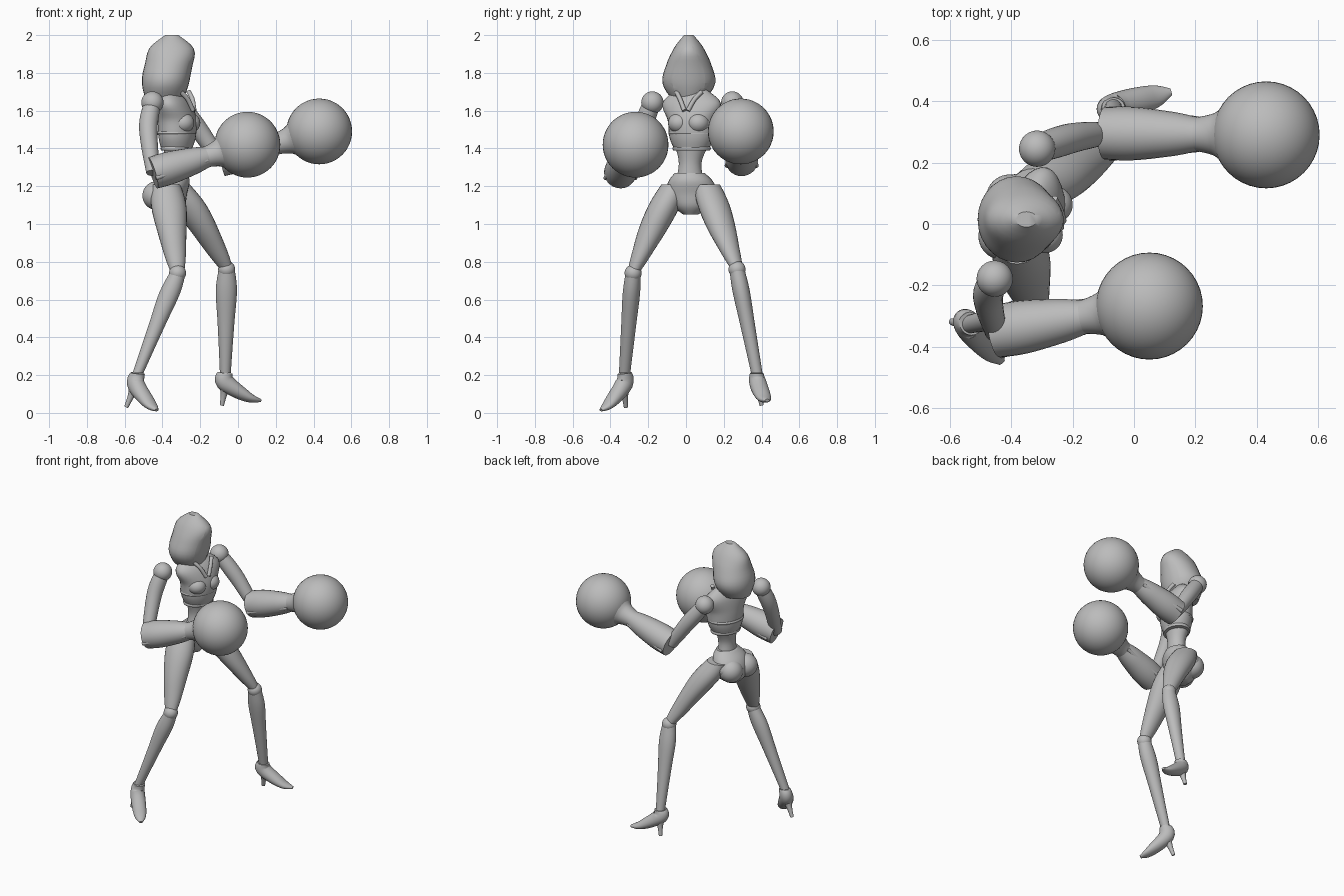
import bpy, math
from math import sin, cos, pi
from mathutils import Vector, Matrix

if "Cube" in bpy.data.objects:
    bpy.data.objects.remove(bpy.data.objects["Cube"])

SHADE = (0.5, 0.5, 0.5, 1)
grey = bpy.data.materials.new("plain_grey")
grey.use_nodes = True
grey.diffuse_color = SHADE
grey.node_tree.nodes["Principled BSDF"].inputs["Base Color"].default_value = SHADE

SIDES = 28
TURN = math.radians(-18)  # the chest is twisted so the left shoulder leads


def finish(ob, name):
    """Name, colour and smooth a part."""
    ob.name = name
    ob.data.materials.clear()
    ob.data.materials.append(grey)
    bpy.ops.object.select_all(action="DESELECT")
    ob.select_set(True)
    bpy.context.view_layer.objects.active = ob
    bpy.ops.object.shade_smooth_by_angle(angle=math.radians(40))
    return ob


def ease(values, t):
    """Smooth curve through evenly spaced numbers or vectors."""
    last = len(values) - 1
    i = min(int(t * last), last - 1)
    u = t * last - i
    before, start, end, after = (values[max(0, min(last, i + k))] for k in (-1, 0, 1, 2))
    bend_in, bend_out = (end - before) / 2, (after - start) / 2
    step = u * u * (3 - 2 * u)
    return (start * (1 - step) + end * step
            + bend_in * (u * (1 - u) ** 2) - bend_out * (u * u * (1 - u)))


def skin(name, rings):
    """Closed surface over a list of equal rings."""
    count, rows = len(rings[0]), len(rings)
    faces = []
    for i in range(rows - 1):
        for j in range(count):
            k = (j + 1) % count
            faces.append((i * count + j, i * count + k, (i + 1) * count + k, (i + 1) * count + j))
    faces.append(tuple(reversed(range(count))))
    faces.append(tuple(range((rows - 1) * count, rows * count)))
    mesh = bpy.data.meshes.new(name)
    mesh.from_pydata([point for ring in rings for point in ring], [], faces)
    ob = bpy.data.objects.new(name, mesh)
    bpy.context.collection.objects.link(ob)
    return finish(ob, name)


def sweep(name, path, depths, widths=None, level=True, yaw=0, rows=16):
    """Oval sections along a path, either level or square to the path."""
    path = [Vector(p) for p in path]
    widths = widths or depths
    turn = Matrix.Rotation(yaw, 3, "Z")
    run = path[-1] - path[0]
    side = Vector((-run.y, run.x, 0)).normalized()
    rings = []
    for i in range(rows + 1):
        t = i / rows
        ahead, behind = ease(path, min(1, t + .02)), ease(path, max(0, t - .02))
        if level:
            across, other = turn @ Vector((1, 0, 0)), turn @ Vector((0, 1, 0))
        else:
            across, other = (ahead - behind).cross(side).normalized(), side
        depth, width, centre = ease(depths, t), ease(widths, t), ease(path, t)
        rings.append([centre + across * depth * cos(2 * pi * j / SIDES)
                      + other * width * sin(2 * pi * j / SIDES) for j in range(SIDES)])
    if run.z < 0 and level:
        rings.reverse()
    return skin(name, rings)


def ball(name, centre, size, yaw=0):
    bpy.ops.mesh.primitive_uv_sphere_add(segments=40, ring_count=24, radius=1,
                                         location=centre, rotation=(0, 0, yaw))
    bpy.context.object.scale = size if isinstance(size, tuple) else (size, size, size)
    return finish(bpy.context.object, name)


# Hood: egg-shaped shell hollowed out behind a pointed opening
MID = .015
hood = sweep("hood", [(-.39, MID, 1.66), (-.38, MID, 1.78), (-.355, MID, 1.9), (-.35, MID, 2)],
             [.1, .125, .127, .118, .035], [.09, .14, .12, .08, .025])
opening = []
for side in (-1, 1):
    for i in range(9):
        t = i / 8 if side < 0 else 1 - i / 8
        half_width = .02 + .07 * sin(pi * t ** .8)
        opening.append((side * half_width, 1.62 + .32 * t))
cutter = skin("hood_cutter", [[Vector((x, MID + y * size, 1.8 + (z - 1.8) * size)) for y, z in opening]
                              for x, size in ((-.46, .6), (-.41, .95), (-.1, 1))])
cut = hood.modifiers.new("opening", "BOOLEAN")
cut.operation, cut.object, cut.solver = "DIFFERENCE", cutter, "EXACT"
bpy.context.view_layer.objects.active = hood
bpy.ops.object.modifier_apply(modifier="opening")
bpy.data.objects.remove(cutter)
finish(hood, "hood")

# Face, jaw mask, toothed rims and neck
ball("face", (-.335, MID, 1.85), (.065, .052, .1))
sweep("jaw_mask", [(-.3, MID, 1.75), (-.32, MID, 1.845)], [.02, .05, .06], [.025, .046, .06])
for rim, height, radius in (("mask", 1.85, .06), ("brow", 1.91, .048)):
    for k in range(-3, 4):
        angle = k * .3
        spot = (-.322 + radius * cos(angle), MID + radius * sin(angle), height)
        bpy.ops.mesh.primitive_cone_add(vertices=6, radius1=.009, radius2=0, depth=.024, location=spot)
        finish(bpy.context.object, rim + "_tooth")
sweep("neck", [(-.335, .02, 1.62), (-.335, MID, 1.8)], [.045, .035, .035])


# Chest armour with plates, a rib band, a hem and crossing lapels
def on_chest(depth, width, height):
    return Vector((-.325, .03, height)) + Matrix.Rotation(TURN, 3, "Z") @ Vector((depth, width, 0))


sweep("chest_armour", [(-.325, .03, 1.39), (-.322, .03, 1.55), (-.345, .03, 1.71)],
      [.078, .096, .098, .08, .04], [.09, .12, .13, .16, .085], yaw=TURN, rows=24)
for name, height, grow in (("rib_band", 1.48, 1), ("chest_hem", 1.4, .82)):
    sweep(name, [on_chest(0, 0, height - .01), on_chest(0, 0, height + .01)],
          [.097 * grow, .102 * grow, .097 * grow], [.121 * grow, .126 * grow, .121 * grow],
          yaw=TURN, rows=4)
for name, side in (("right", -1), ("left", 1)):
    ball(name + "_chest_plate", on_chest(.05, side * .052, 1.535), (.062, .06, .055), TURN)
    sweep(name + "_lapel", [on_chest(.045, side * .07, 1.7), on_chest(.075, side * .04, 1.66),
                            on_chest(.095, side * .01, 1.6)], [.012, .012], level=False)

# Waist and pelvis
sweep("waist", [(-.335, .02, 1.2), (-.33, .022, 1.32), (-.33, .03, 1.42)],
      [.06, .053, .07], [.08, .06, .09])
sweep("pelvis", [(-.33, .02, 1.27), (-.37, .03, 1.16), (-.365, .025, 1.05)],
      [.06, .095, .1, .09, .05], [.08, .12, .135, .1, .04])

# Joints of each side; the pose differs, the parts are shared
POSE = {
    "right": dict(shoulder=(-.453, -.178, 1.643), arm=(-.475, -.24, 1.5), elbow=(-.45, -.35, 1.27),
                  glove=(.05, -.267, 1.42), seat=(-.43, -.04, 1.15),
                  hip=(-.38, -.06, 1.21), thigh=(-.35, -.18, .96), knee=(-.32, -.28, .74),
                  ankle=(-.53, -.325, .21), instep=(-.54, -.33, .15), sole=(-.47, -.405, .05),
                  toe=(-.43, -.45, .015), heel=(-.592, -.318, .03)),
    "left": dict(shoulder=(-.315, .245, 1.643), arm=(-.2, .28, 1.49), elbow=(-.095, .295, 1.335),
                 glove=(.43, .29, 1.49), seat=(-.405, .085, 1.15),
                 hip=(-.33, .11, 1.21), thigh=(-.18, .19, .97), knee=(-.06, .27, .76),
                 ankle=(-.067, .375, .21), instep=(-.065, .38, .16), sole=(.05, .41, .085),
                 toe=(.12, .43, .065), heel=(-.085, .4, .04)),
}

for side, pose in POSE.items():
    joint = {name: Vector(spot) for name, spot in pose.items()}

    # Legs
    ball(side + "_seat", joint["seat"], .076)
    sweep(side + "_thigh", [joint["hip"], joint["thigh"], joint["knee"]],
          [.075, .093, .077, .057, .035], [.07, .085, .075, .052, .032])
    ball(side + "_knee", joint["knee"], .045)
    sweep(side + "_shin", [joint["knee"], joint["ankle"]],
          [.043, .056, .045, .035, .029], [.04, .046, .04, .034, .03])

    # Heeled boots
    sweep(side + "_boot", [joint["ankle"], joint["instep"], joint["sole"], joint["toe"]],
          [.038, .05, .04, .022, .008], [.036, .043, .046, .036, .012], level=False)
    sweep(side + "_boot_heel", [joint["instep"], joint["heel"]], [.04, .018, .011], level=False)

    # Arms
    ball(side + "_shoulder", joint["shoulder"], .059)
    sweep(side + "_upper_arm", [joint["shoulder"], joint["arm"], joint["elbow"]],
          [.045, .05, .045, .036], level=False)

    # Gauntlets widening to the elbow, flared cuffs and ball gloves
    def forearm(t):
        return joint["elbow"].lerp(joint["glove"], t)

    sweep(side + "_gauntlet", [forearm(0), forearm(.58)], [.085, .087, .073, .055], level=False)
    sweep(side + "_cuff", [forearm(.54), forearm(.74)], [.054, .058, .07, .092], level=False)
    for edge in (-1, 1):
        offset = Vector((0, edge, -.4))
        sweep(side + "_gauntlet_ridge", [forearm(.03) + offset * .078, forearm(.58) + offset * .046],
              [.012, .012], level=False)
    ball(side + "_glove", joint["glove"], .174)
